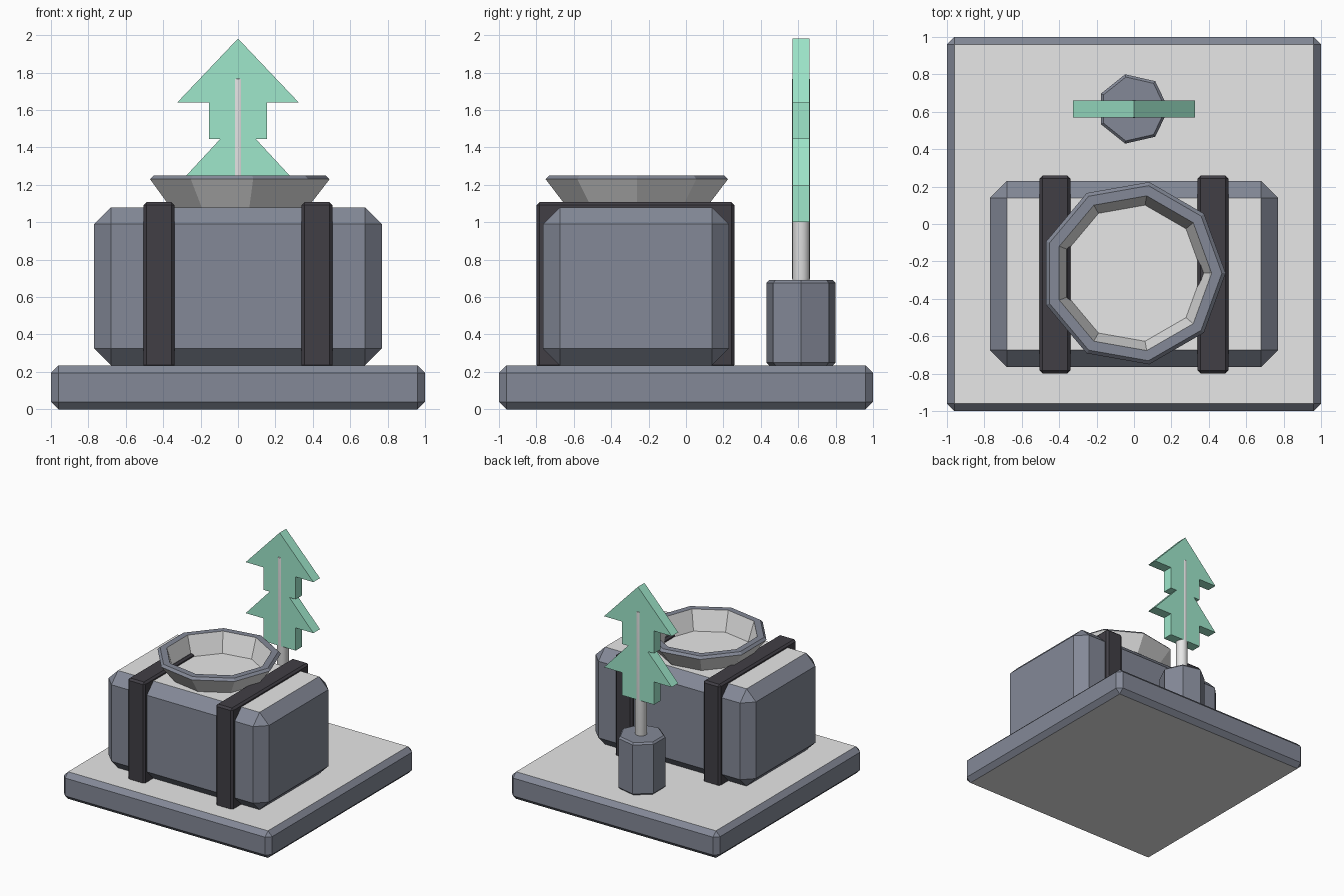
import bpy, bmesh, math

if "Cube" in bpy.data.objects:
    bpy.data.objects.remove(bpy.data.objects["Cube"])


def material(name, rgb):
    m = bpy.data.materials.new(name)
    m.diffuse_color = (*rgb, 1)
    m.use_nodes = True
    m.node_tree.nodes["Principled BSDF"].inputs["Base Color"].default_value = m.diffuse_color
    return m


SLATE = material("slate", (0.23, 0.25, 0.31))
PALE = material("pale grey", (0.8, 0.8, 0.8))
BLACK = material("black", (0.053, 0.049, 0.06))
GREEN = material("green", (0.36, 0.83, 0.62))


def finish(bm, name, mats, smooth=None):
    bmesh.ops.recalc_face_normals(bm, faces=bm.faces)
    me = bpy.data.meshes.new(name)
    bm.to_mesh(me)
    bm.free()
    for m in mats:
        me.materials.append(m)
    ob = bpy.data.objects.new(name, me)
    bpy.context.collection.objects.link(ob)
    if smooth:
        bpy.ops.object.select_all(action='DESELECT')
        ob.select_set(True)
        bpy.context.view_layer.objects.active = ob
        bpy.ops.object.shade_smooth_by_angle(angle=math.radians(smooth))
    return ob


def box(name, lo, hi, bevel, mats):
    """Chamfered box; a second material goes on the flat top and bottom."""
    bm = bmesh.new()
    bmesh.ops.create_cube(bm, size=1)
    for v in bm.verts:
        v.co = [(a + b) / 2 + c * (b - a) for a, b, c in zip(lo, hi, v.co)]
    bmesh.ops.bevel(bm, geom=bm.edges[:], offset=bevel, segments=1, affect='EDGES')
    if len(mats) > 1:
        bm.normal_update()
        for f in bm.faces:
            f.material_index = int(abs(f.normal.z) > 0.9)
    return finish(bm, name, mats)


def turned(name, centre, sides, profile, mats, rule=None, closed=False, smooth=None):
    """Revolve (radius, z) points; open profiles get end caps."""
    bm = bmesh.new()
    rings = []
    for r, z in profile:
        rings.append([bm.verts.new((centre[0] + r * math.cos(math.tau * i / sides),
                                    centre[1] + r * math.sin(math.tau * i / sides), z))
                      for i in range(sides)])
    count = len(rings) if closed else len(rings) - 1
    for k in range(count):
        a, b = rings[k], rings[(k + 1) % len(rings)]
        for i in range(sides):
            j = (i + 1) % sides
            f = bm.faces.new((a[i], a[j], b[j], b[i]))
            f.material_index = rule[k] if rule else 0
    if not closed:
        bm.faces.new(rings[0])
        bm.faces.new(rings[-1])
    return finish(bm, name, mats, smooth)


# Base slab and main body
box("base", (-1, -1, 0), (1, 1, 0.235), 0.04, [SLATE, PALE])
box("body", (-0.77, -0.765, 0.235), (0.77, 0.23, 1.08), 0.09, [SLATE, PALE])

# Pair of straps wrapped round the body
for side, label in ((-1, "left"), (1, "right")):
    xs = sorted((side * 0.34, side * 0.505))
    box(label + "_strap", (xs[0], -0.798, 0.22), (xs[1], 0.258, 1.107), 0.016, [BLACK])

# Nine-sided flared bowl: pale walls, slate rim
turned("bowl", (-0.005, -0.263), 9,
       [(0.375, 1.075), (0.495, 1.23), (0.475, 1.25), (0.42, 1.25), (0.368, 1.075)],
       [PALE, SLATE], rule=[0, 1, 1, 0, 0], closed=True)

# Seven-sided pot and the pole standing in it
turned("pot", (-0.005, 0.615), 7,
       [(0.175, 0.235), (0.19, 0.25), (0.19, 0.675), (0.175, 0.69)], [SLATE])
turned("pole", (0, 0.615), 16,
       [(0.043, 0.68), (0.048, 0.70), (0.048, 1.765), (0.043, 1.772)], [PALE], smooth=30)

# Flat two-tier tree, half outline mirrored across x
half = [(0.325, 1.64), (0.155, 1.64), (0.155, 1.445), (0.095, 1.445),
        (0.325, 1.197), (0.155, 1.197), (0.155, 1.0)]
outline = [(0, 1.982)] + half + [(-x, z) for x, z in reversed(half)]
bm = bmesh.new()
face = bm.faces.new([bm.verts.new((x, 0.57, z)) for x, z in outline])
new = bmesh.ops.extrude_face_region(bm, geom=[face])["geom"]
bmesh.ops.translate(bm, vec=(0, 0.09, 0),
                    verts=[g for g in new if isinstance(g, bmesh.types.BMVert)])
finish(bm, "tree", [GREEN])
